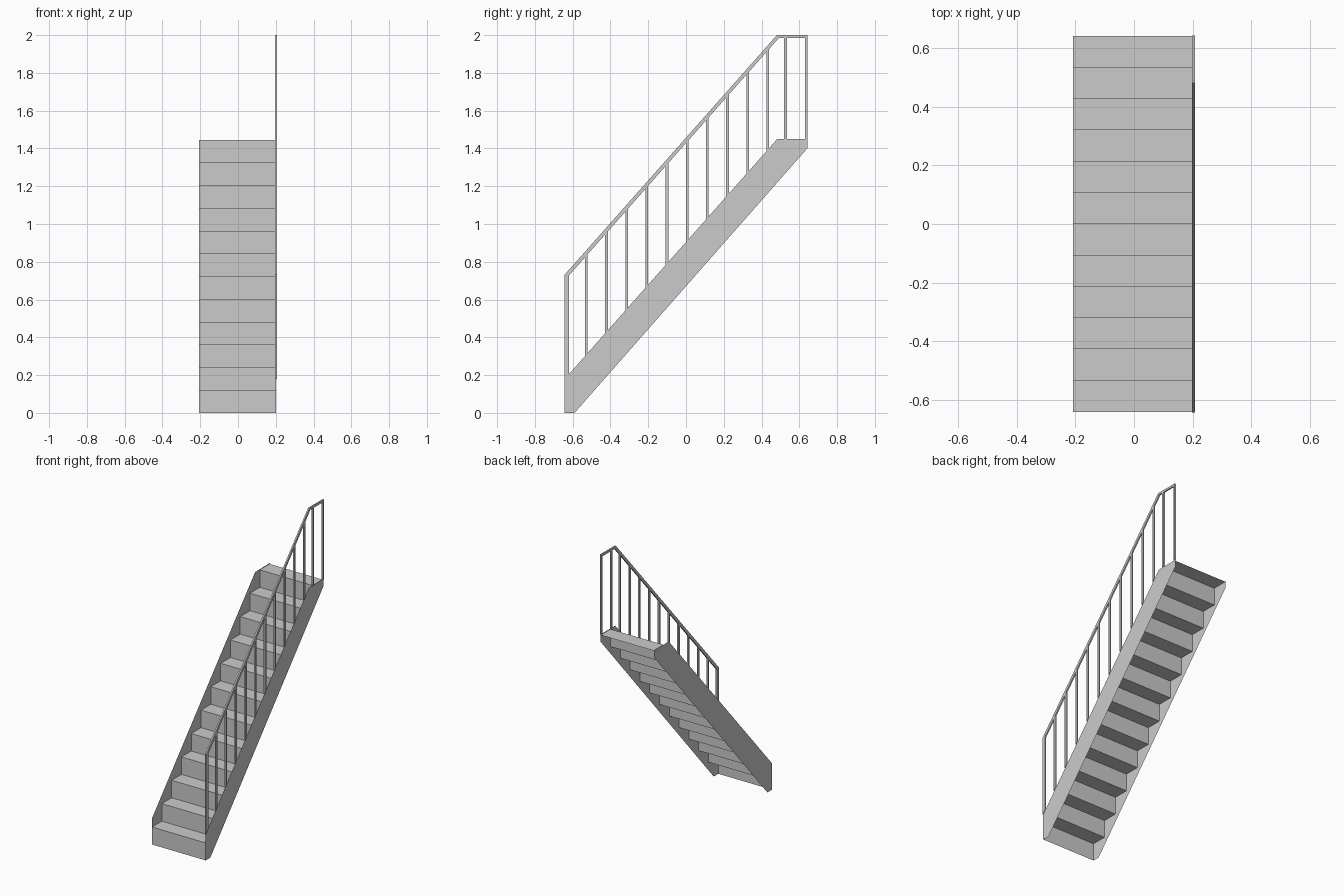
import bpy

if "Cube" in bpy.data.objects:
    bpy.data.objects.remove(bpy.data.objects["Cube"])

STEPS = 12
RISE, RUN = 1.445 / STEPS, 1.28 / STEPS
Y0 = -0.64
XL, XR = -0.207, 0.202      # the two stringer planes
HALF = 0.005                # half thickness of the railing
SLOPE = RISE / RUN


def make(name, verts, faces):
    mesh = bpy.data.meshes.new(name)
    mesh.from_pydata(verts, [], faces)
    mesh.update()
    obj = bpy.data.objects.new(name, mesh)
    bpy.context.collection.objects.link(obj)
    return obj


def extrude_profile(name, pts, x0, x1):
    """Closed solid from a (y, z) outline, extruded along x."""
    n = len(pts)
    verts = [(x, y, z) for x in (x0, x1) for y, z in pts]
    faces = [tuple(reversed(range(n))), tuple(range(n, 2 * n))]
    faces += [(i, (i + 1) % n, n + (i + 1) % n, n + i) for i in range(n)]
    return make(name, verts, faces)


def stringer_top(y):
    return min(0.18 + (y + 0.642) * SLOPE, 1.45)


def rail_under(y):
    return min(0.71 + (y + 0.642) * SLOPE, 1.988)


# Folded sheet of risers and treads
line = [(Y0, 0)]
for i in range(STEPS):
    line += [(Y0 + i * RUN, (i + 1) * RISE), (Y0 + (i + 1) * RUN, (i + 1) * RISE)]
make("steps",
     [(x, y, z) for y, z in line for x in (XL, XR)],
     [(2 * i, 2 * i + 1, 2 * i + 3, 2 * i + 2) for i in range(len(line) - 1)])

# Thin side panels
side = [(-0.642, 0), (-0.59, 0), (0.642, 1.40), (0.642, 1.45), (0.483, 1.45), (-0.642, 0.18)]
for name, x in (("left_stringer", XL), ("right_stringer", XR)):
    make(name, [(x, y, z) for y, z in side], [tuple(range(len(side)))])

# Handrail: sloped run with a short level end
rail = [(-0.642, 0.702), (0.492, 1.985), (0.642, 1.985), (0.642, 2.0), (0.481, 2.0), (-0.642, 0.732)]
extrude_profile("handrail", rail, XR - HALF, XR + HALF)

# Newel post and balusters, cut to the slopes they meet
posts = [(-0.642, -0.619)]
posts += [(Y0 + i * RUN - 0.001, Y0 + i * RUN + 0.013) for i in range(1, STEPS - 1)]
posts += [(0.520, 0.534), (0.629, 0.642)]
for i, (a, b) in enumerate(posts):
    extrude_profile("newel_post" if i == 0 else f"baluster_{i}",
                    [(a, stringer_top(a)), (b, stringer_top(b)),
                     (b, rail_under(b)), (a, rail_under(a))],
                    XR - HALF, XR + HALF)
